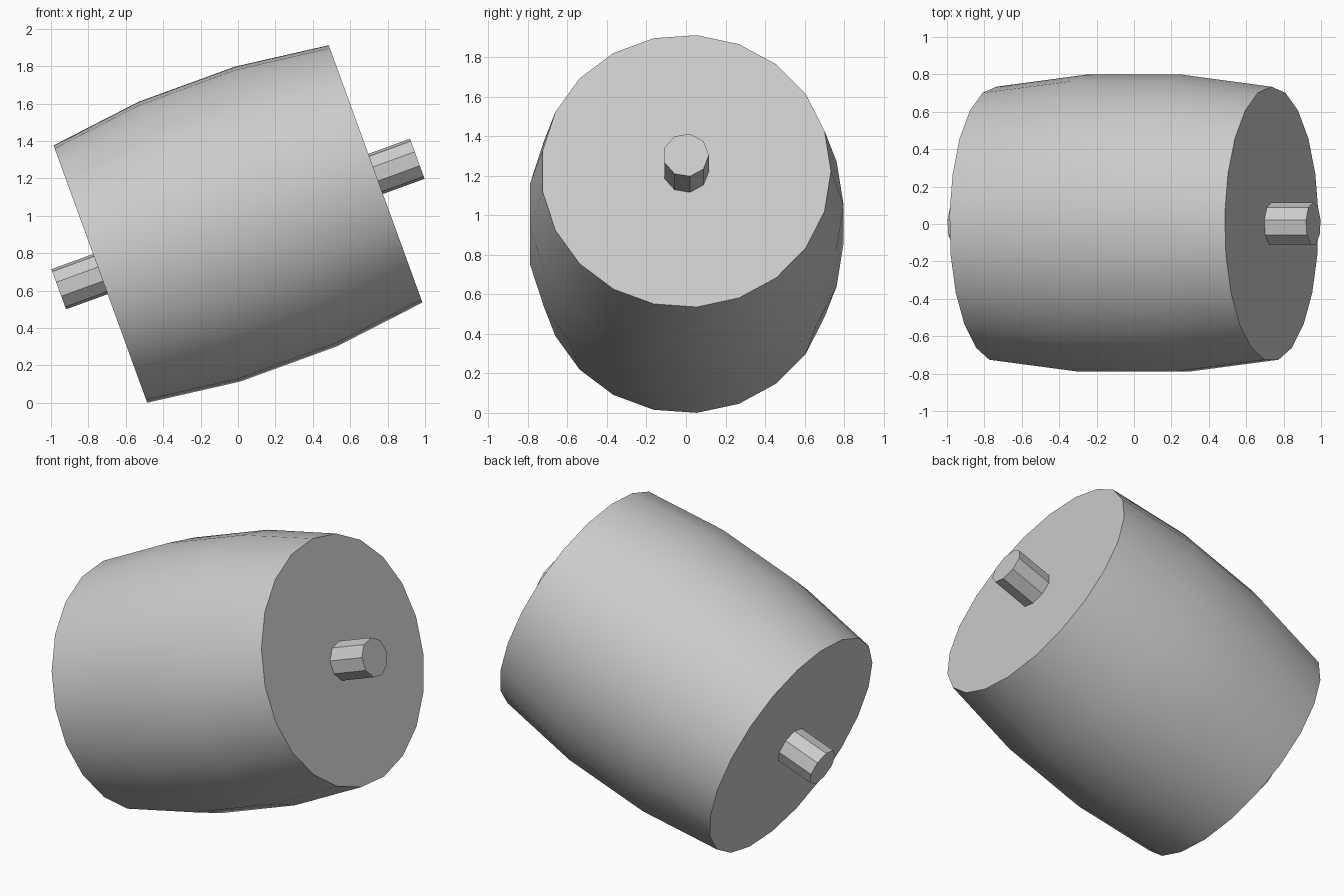
import bpy, bmesh
from math import sin, cos, tau, radians

cube = bpy.data.objects.get("Cube")
if cube:
    bpy.data.objects.remove(cube)

TILT = radians(20)
CENTRE = (0, 0, 0.956)

grey = bpy.data.materials.new("plain grey")
grey.use_nodes = True
grey.diffuse_color = (0.6, 0.6, 0.6, 1)
grey.node_tree.nodes["Principled BSDF"].inputs["Base Color"].default_value = grey.diffuse_color


def lathe(name, profile, sides):
    """Revolve (distance, radius) pairs around the tilted long axis and cap both ends."""
    bm = bmesh.new()
    rings = [[bm.verts.new((x, r * cos(tau * i / sides), r * sin(tau * i / sides)))
              for i in range(sides)] for x, r in profile]
    for a, b in zip(rings, rings[1:]):
        for i in range(sides):
            j = (i + 1) % sides
            bm.faces.new((a[i], a[j], b[j], b[i]))
    bm.faces.new(rings[0])
    bm.faces.new(rings[-1])
    bmesh.ops.recalc_face_normals(bm, faces=bm.faces)
    mesh = bpy.data.meshes.new(name)
    bm.to_mesh(mesh)
    bm.free()
    mesh.materials.append(grey)
    obj = bpy.data.objects.new(name, mesh)
    bpy.context.collection.objects.link(obj)
    obj.location = CENTRE
    obj.rotation_euler.y = -TILT
    return obj


# Bulging drum
drum = lathe("barrel_drum", [(-0.783, 0.734), (-0.275, 0.798), (0.275, 0.798), (0.783, 0.734)], 21)

# Axle sticking out of both ends
axle = lathe("axle", [(-1.02, 0.116), (1.02, 0.116)], 9)

# Smooth sides, crisp caps and axle facets
bpy.ops.object.select_all(action='DESELECT')
for obj in (drum, axle):
    obj.select_set(True)
bpy.context.view_layer.objects.active = drum
bpy.ops.object.shade_smooth_by_angle(angle=radians(30))
